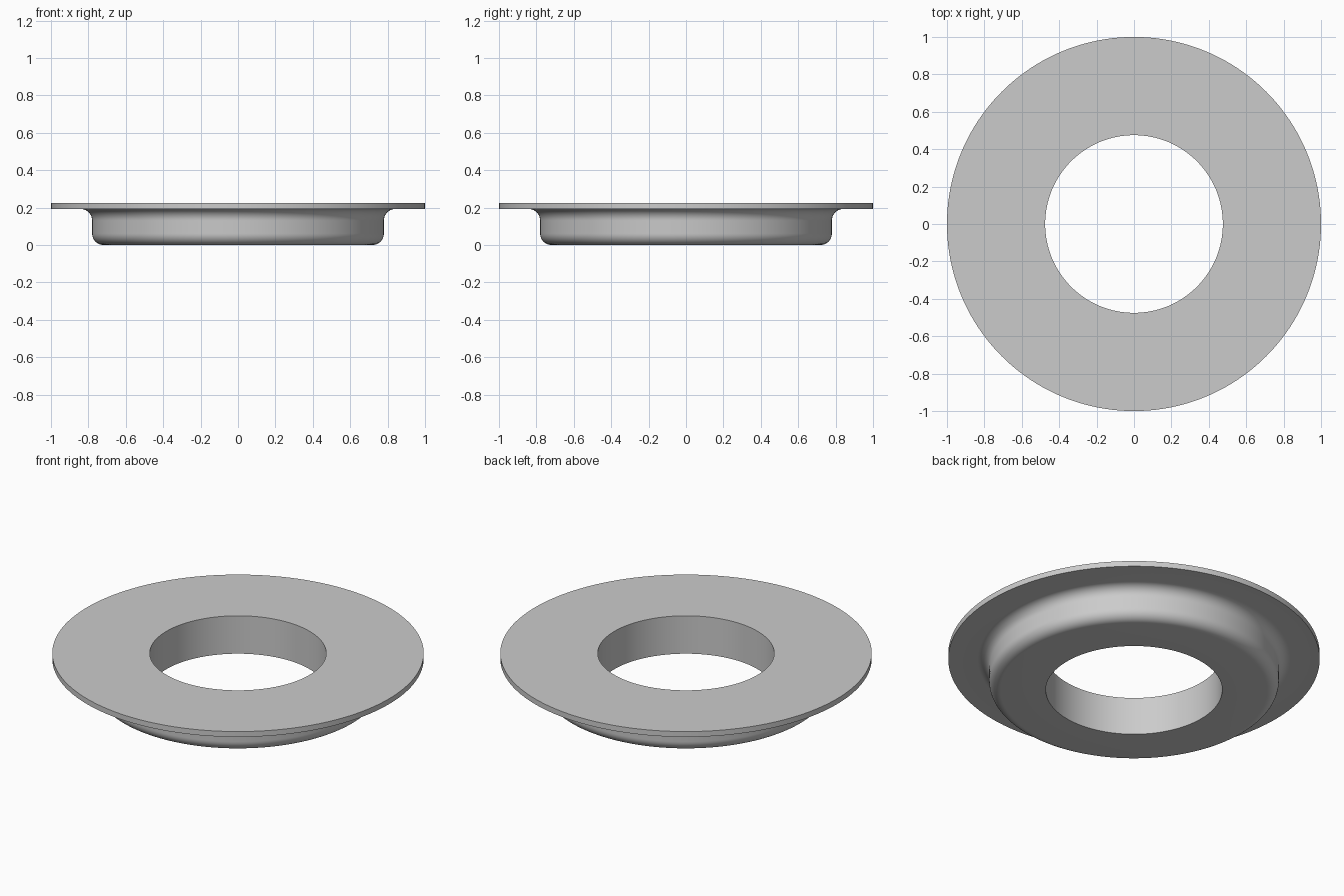
import bpy
import bmesh
from math import cos, sin, radians, tau
from mathutils import Matrix, Vector

cube = bpy.data.objects.get("Cube")
if cube:
    bpy.data.objects.remove(cube)

HOLE_RADIUS, HUB_RADIUS, FLANGE_RADIUS = 0.475, 0.78, 1.0
FLANGE_BOTTOM, TOP = 0.193, 0.225
FILLET = 0.062
SEGMENTS = 160


def arc(cx, cz, start, end, steps=10):
    """Profile points along a fillet, angles in degrees."""
    angles = [radians(start + (end - start) * i / steps) for i in range(steps + 1)]
    return [(cx + FILLET * cos(a), cz + FILLET * sin(a)) for a in angles]


# Plain grey metal
metal = bpy.data.materials.new("grey_metal")
metal.use_nodes = True
colour = (0.6, 0.6, 0.6, 1)
metal.diffuse_color = colour
metal.node_tree.nodes["Principled BSDF"].inputs["Base Color"].default_value = colour

# Cross-section: bore, rounded hub edge, fillet into the flange, flange rim
profile = [(HOLE_RADIUS, TOP), (HOLE_RADIUS, 0)]
profile += arc(HUB_RADIUS - FILLET, FILLET, -90, 0)
profile += arc(HUB_RADIUS + FILLET, FLANGE_BOTTOM - FILLET, 180, 90)
profile += [(FLANGE_RADIUS, FLANGE_BOTTOM), (FLANGE_RADIUS, TOP)]

# Revolve the closed cross-section around z
bm = bmesh.new()
rings = []
for s in range(SEGMENTS):
    turn = Matrix.Rotation(tau * s / SEGMENTS, 3, 'Z')
    rings.append([bm.verts.new(turn @ Vector((r, 0, z))) for r, z in profile])
for s, ring in enumerate(rings):
    following = rings[(s + 1) % SEGMENTS]
    for i in range(len(profile)):
        j = (i + 1) % len(profile)
        bm.faces.new((ring[i], following[i], following[j], ring[j]))
bmesh.ops.recalc_face_normals(bm, faces=bm.faces)

mesh = bpy.data.meshes.new("flanged_ring")
bm.to_mesh(mesh)
bm.free()
mesh.materials.append(metal)
flanged_ring = bpy.data.objects.new("flanged_ring", mesh)
bpy.context.collection.objects.link(flanged_ring)

# Smooth the round surfaces, keep the bore and rim edges sharp
bpy.ops.object.select_all(action='DESELECT')
flanged_ring.select_set(True)
bpy.context.view_layer.objects.active = flanged_ring
bpy.ops.object.shade_smooth_by_angle(angle=radians(30))
